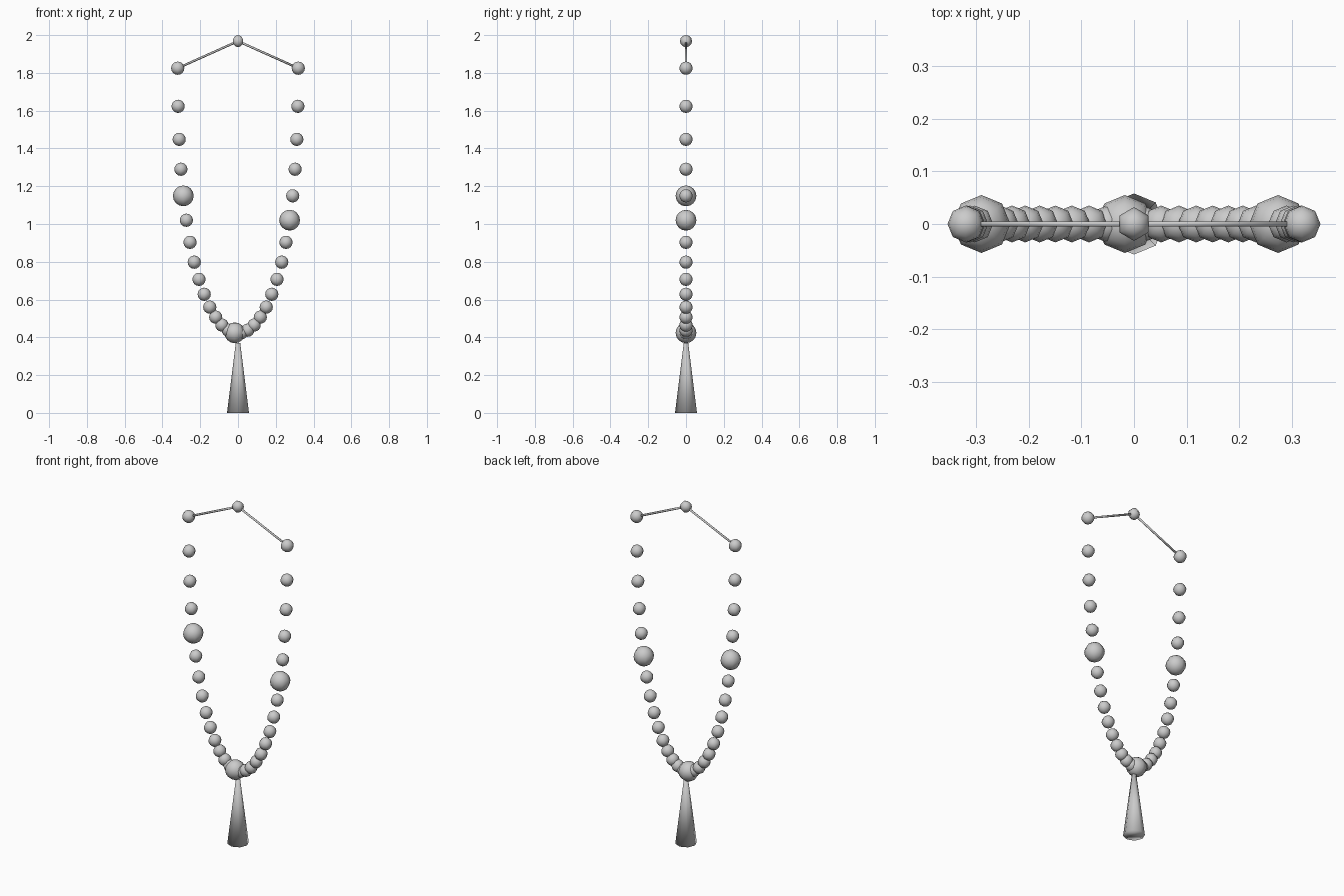
import bpy
import bmesh
from math import pi, sin
from mathutils import Matrix, Vector

default = bpy.data.objects.get("Cube")
if default:
    bpy.data.objects.remove(default, do_unlink=True)


def finish(name, bm, location=(0, 0, 0)):
    mesh = bpy.data.meshes.new(name)
    bm.to_mesh(mesh)
    bm.free()
    mesh.shade_smooth()
    obj = bpy.data.objects.new(name, mesh)
    obj.location = location
    bpy.context.collection.objects.link(obj)
    return obj


def bead(name, location, radius, segments=8, rings=8):
    bm = bmesh.new()
    bmesh.ops.create_uvsphere(bm, u_segments=segments, v_segments=rings, radius=radius)
    return finish(name, bm, location)


def rod(name, start, end, r_start, r_end, sides):
    start, end = Vector(start), Vector(end)
    axis = end - start
    turn = axis.to_track_quat("Z", "Y").to_matrix().to_4x4()
    bm = bmesh.new()
    bmesh.ops.create_cone(bm, cap_ends=True, segments=sides, radius1=r_start,
                          radius2=r_end, depth=axis.length,
                          matrix=Matrix.Translation((start + end) / 2) @ turn)
    return finish(name, bm)


# Strand of beads: each height is shared by a mirrored pair, every tenth bead is large
HALF_WIDTH = 0.319
heights = [1.825, 1.623, 1.448, 1.29, 1.149, 1.02, 0.903, 0.798,
           0.707, 0.628, 0.56, 0.507, 0.465, 0.438, 0.424]
count = 2 * len(heights)
for i in range(count):
    angle = (2 * i / (count - 1) - 1) * pi / 2
    z = heights[min(i, count - 1 - i)]
    large = i % 10 == 4
    bead(f"{'large' if large else 'small'}_bead_{i + 1}",
         (HALF_WIDTH * sin(angle), 0, z), 0.055 if large else 0.035)

# Top knot and the two cords that tie it to the strand
knot = (0, 0, 1.968)
bead("top_knot", knot, 0.032, segments=6, rings=6)
for side, sign in (("right", -1), ("left", 1)):
    rod(f"{side}_cord", (sign * HALF_WIDTH, 0, heights[0]), knot, 0.006, 0.006, 6)

# Tassel
rod("tassel", (0, 0, 0), (0, 0, 0.37), 0.058, 0.012, 8)
